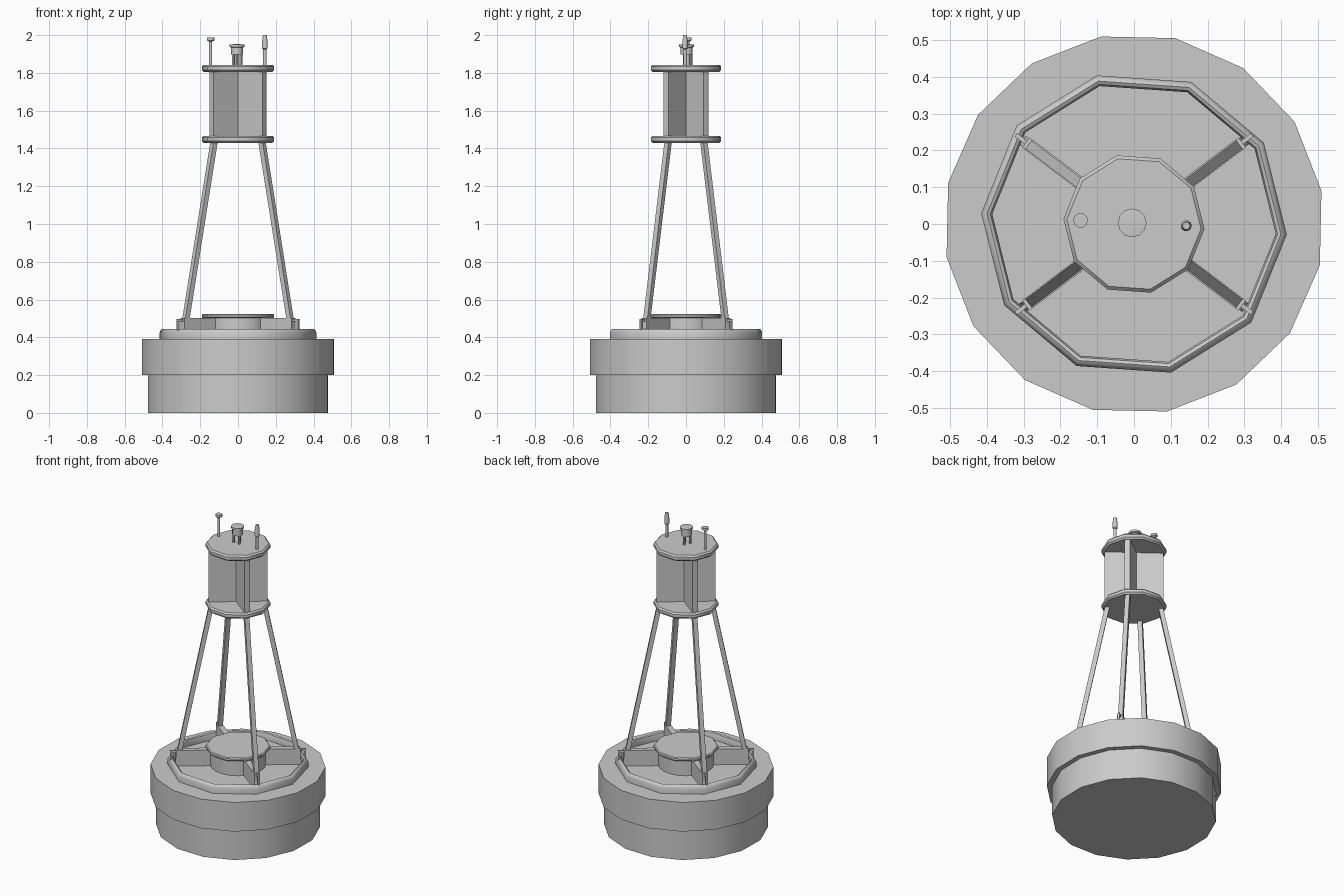
import bpy, bmesh
from math import cos, sin, radians, pi, atan2
from mathutils import Vector, Matrix

if "Cube" in bpy.data.objects:
    bpy.data.objects.remove(bpy.data.objects["Cube"])


def finish(name, bm, smooth=True, angle=40):
    bmesh.ops.recalc_face_normals(bm, faces=bm.faces)
    me = bpy.data.meshes.new(name)
    bm.to_mesh(me)
    bm.free()
    ob = bpy.data.objects.new(name, me)
    bpy.context.collection.objects.link(ob)
    if smooth:
        bpy.ops.object.select_all(action='DESELECT')
        bpy.context.view_layer.objects.active = ob
        ob.select_set(True)
        bpy.ops.object.shade_smooth_by_angle(angle=radians(angle))
    return ob


def lathe(name, profile, sides, offset=0.0, at=(0, 0)):
    """Revolve (radius, z) points; radius 0 closes the end."""
    bm = bmesh.new()
    rings = []
    for r, z in profile:
        if r == 0:
            rings.append([bm.verts.new((at[0], at[1], z))])
        else:
            angs = [radians(offset) + 2 * pi * i / sides for i in range(sides)]
            rings.append([bm.verts.new((at[0] + r * cos(a), at[1] + r * sin(a), z)) for a in angs])
    for a, b in zip(rings, rings[1:]):
        for i in range(sides):
            j = (i + 1) % sides
            quad = [a[i % len(a)], a[j % len(a)], b[j % len(b)], b[i % len(b)]]
            bm.faces.new(list(dict.fromkeys(quad)))
    return finish(name, bm)


def box(name, size, matrix):
    bm = bmesh.new()
    bmesh.ops.create_cube(bm, size=1)
    bmesh.ops.scale(bm, vec=size, verts=bm.verts)
    bmesh.ops.transform(bm, matrix=matrix, verts=bm.verts)
    return finish(name, bm, smooth=False)


def radial_box(name, r0, r1, thick, z0, z1, ang):
    m = Matrix.Rotation(ang, 4, 'Z') @ Matrix.Translation(((r0 + r1) / 2, 0, (z0 + z1) / 2))
    return box(name, (r1 - r0, thick, z1 - z0), m)


def strut(name, p0, p1, width, ang):
    """Square bar from p0 to p1 in the radial plane, with level ends."""
    bm = bmesh.new()
    radial = Vector((cos(ang), sin(ang), 0)) * width / 2
    side = Vector((-sin(ang), cos(ang), 0)) * width / 2
    rings = [[bm.verts.new(Vector(p) + radial * a + side * b)
              for a, b in ((-1, -1), (1, -1), (1, 1), (-1, 1))] for p in (p0, p1)]
    for i in range(4):
        j = (i + 1) % 4
        bm.faces.new((rings[0][i], rings[0][j], rings[1][j], rings[1][i]))
    bm.faces.new(rings[0])
    bm.faces.new(rings[1])
    return finish(name, bm, smooth=False)


# Float: lower hull and wider fender band
lathe("lower_hull", [(0, 0), (0.485, 0), (0.485, 0.2), (0, 0.2)], 16, 10)
lathe("fender_band", [(0, 0.2), (0.517, 0.2), (0.517, 0.39), (0, 0.39)], 16, 10)

# Recessed deck with rounded rim
lathe("deck_rim", [(0, 0.385), (0.416, 0.385), (0.416, 0.425), (0.409, 0.44), (0.4, 0.445),
                   (0.391, 0.44), (0.386, 0.425), (0.386, 0.4), (0, 0.4)], 10, -4)

# Central hatch and overhanging lid
lathe("hatch_drum", [(0, 0.395), (0.165, 0.395), (0.165, 0.51), (0, 0.51)], 20)


def plate(name, r, z0, z1):
    b = (z1 - z0) * 0.25
    return lathe(name, [(0, z0), (r - b, z0), (r, z0 + b), (r, z1 - b), (r - b, z1), (0, z1)], 10, -4)


plate("hatch_lid", 0.192, 0.502, 0.524)

# Tower head plates
plate("head_lower_plate", 0.192, 1.43, 1.467)
plate("head_upper_plate", 0.192, 1.805, 1.843)

# Legs, deck gussets, lifting eyes and head vanes on the four diagonals
base_ang = atan2(0.215, 0.285)
for label, sx, sy in (("front_right", 1, -1), ("back_right", 1, 1),
                      ("back_left", -1, 1), ("front_left", -1, -1)):
    ang = atan2(sy * sin(base_ang), sx * cos(base_ang))
    strut(label + "_leg", (sx * 0.291, sy * 0.219, 0.4), (sx * 0.126, sy * 0.094, 1.44), 0.028, ang)
    radial_box(label + "_gusset", 0.15, 0.368, 0.034, 0.395, 0.502, ang)
    radial_box(label + "_eye_top", 0.36, 0.402, 0.012, 0.485, 0.496, ang)
    radial_box(label + "_eye_post", 0.391, 0.402, 0.012, 0.43, 0.49, ang)
    radial_box(label + "_vane", 0.0, 0.175, 0.034, 1.46, 1.81, ang)

# Lantern on three short posts
for i in range(3):
    a = radians(90 + 120 * i)
    lathe("lantern_post_%d" % (i + 1), [(0, 1.84), (0.008, 1.84), (0.008, 1.905), (0, 1.905)], 8,
          at=(-0.005 + 0.023 * cos(a), 0.003 + 0.023 * sin(a)))
lathe("lantern", [(0, 1.897), (0.032, 1.897), (0.032, 1.935), (0.039, 1.937),
                  (0.039, 1.95), (0, 1.953)], 12, at=(-0.005, 0.003))

# Weather sensor mast with flat cap
lathe("sensor_mast", [(0, 1.84), (0.008, 1.84), (0.008, 1.965), (0.02, 1.972),
                      (0.02, 1.987), (0, 1.987)], 10, at=(-0.145, 0.01))

# Antenna with thick tip
lathe("antenna", [(0, 1.84), (0.009, 1.84), (0.009, 1.925), (0.015, 1.93), (0.015, 1.965),
                  (0.01, 2.0), (0, 2.0)], 10, at=(0.142, -0.005))
